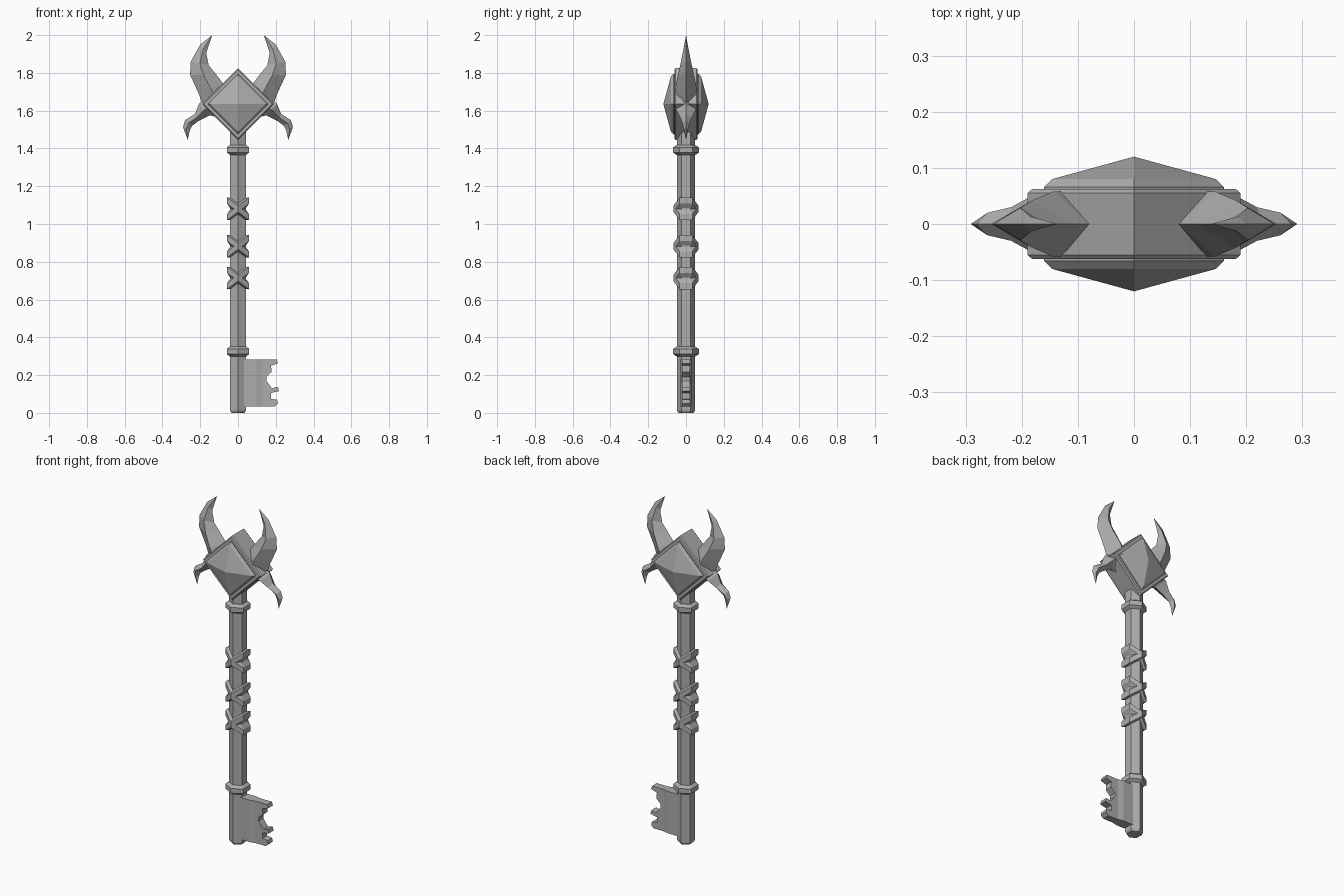
import bpy, bmesh
from math import sin, cos, tau

if "Cube" in bpy.data.objects:
    bpy.data.objects.remove(bpy.data.objects["Cube"])

grey = bpy.data.materials.new("grey metal")
grey.use_nodes = True
grey.diffuse_color = (0.42, 0.42, 0.42, 1)
grey.node_tree.nodes["Principled BSDF"].inputs["Base Color"].default_value = grey.diffuse_color


def finish(name, bm):
    bmesh.ops.recalc_face_normals(bm, faces=bm.faces)
    mesh = bpy.data.meshes.new(name)
    bm.to_mesh(mesh)
    bm.free()
    mesh.materials.append(grey)
    ob = bpy.data.objects.new(name, mesh)
    bpy.context.collection.objects.link(ob)
    return ob


def loft(name, rings):
    """Skin a list of equal-sized point rings and cap both ends."""
    bm = bmesh.new()
    rows = [[bm.verts.new(p) for p in ring] for ring in rings]
    n = len(rows[0])
    for a, b in zip(rows, rows[1:]):
        for i in range(n):
            j = (i + 1) % n
            bm.faces.new((a[i], a[j], b[j], b[i]))
    bm.faces.new(rows[0])
    bm.faces.new(rows[-1])
    bmesh.ops.remove_doubles(bm, verts=bm.verts, dist=0.0002)
    return finish(name, bm)


def hexagon(name, profile, shear=0):
    """Six-sided turned part with corners on the y axis; shear tilts it."""
    return loft(name, [[(r * sin(tau * k / 6), r * cos(tau * k / 6),
                         z + shear * r * sin(tau * k / 6)) for k in range(6)]
                       for r, z in profile])


# Shaft
hexagon("shaft", [(0.04, 0), (0.048, 0.012), (0.048, 1.54)])

# Collars
for name, z in (("lower_collar", 0.325), ("upper_collar", 1.392)):
    hexagon(name, [(0.046, z - 0.028), (0.068, z - 0.014),
                   (0.068, z + 0.014), (0.046, z + 0.028)])

# Crossed bands wrapped round the shaft
for n, z in enumerate((1.08, 0.882, 0.714)):
    for side, s in (("left", 1), ("right", -1)):
        hexagon(f"grip_band_{n + 1}_{side}",
                [(0.044, z - 0.03), (0.067, z - 0.016),
                 (0.067, z + 0.016), (0.044, z + 0.03)], 0.75 * s)


# Head: diamond slab with a pointed gem on both faces
def diamond(r, y, z=1.635):
    return [(0, y, z + r), (r, y, z), (0, y, z - r), (-r, y, z)]


loft("head_slab", [diamond(r, y) for r, y in
                   ((0.182, -0.062), (0.19, -0.055), (0.19, 0.055), (0.182, 0.062))])
for side, s in (("front", -1), ("back", 1)):
    loft(f"{side}_gem", [diamond(r, s * y) for r, y in
                         ((0.16, 0.05), (0.16, 0.066), (0.146, 0.08), (0.00001, 0.12))])

# Horns: (inner x, inner z, outer x, outer z, half thickness)
upper = [(0.02, 1.66, 0.17, 1.58, 0.058), (0.08, 1.745, 0.208, 1.69, 0.058),
         (0.11, 1.785, 0.254, 1.79, 0.042), (0.155, 1.84, 0.25, 1.86, 0.029),
         (0.168, 1.905, 0.2, 1.95, 0.013), (0.137, 2.0, 0.137, 2.0, 0)]
lower = [(0.08, 1.56, 0.14, 1.70, 0.05), (0.15, 1.575, 0.207, 1.635, 0.052),
         (0.21, 1.545, 0.228, 1.583, 0.03), (0.243, 1.52, 0.28, 1.55, 0.02),
         (0.255, 1.495, 0.291, 1.513, 0.012), (0.266, 1.445, 0.266, 1.445, 0)]
for label, path in (("upper_horn", upper), ("lower_horn", lower)):
    for side, s in (("left", 1), ("right", -1)):
        loft(f"{side}_{label}",
             [[(s * ix, 0, iz), (s * (ix + ox) / 2, -t, (iz + oz) / 2),
               (s * ox, 0, oz), (s * (ix + ox) / 2, t, (iz + oz) / 2)]
              for ix, iz, ox, oz, t in path])

# Key bit: toothed plate and a thicker root with a sloped edge
teeth = [(0.03, 0.035), (0.03, 0.282), (0.206, 0.282), (0.212, 0.262), (0.175, 0.25),
         (0.178, 0.217), (0.15, 0.19), (0.15, 0.17), (0.18, 0.13), (0.21, 0.138),
         (0.217, 0.115), (0.175, 0.106), (0.175, 0.074), (0.207, 0.07),
         (0.212, 0.05), (0.196, 0.035)]
loft("key_bit", [[(x, y, z) for x, z in teeth] for y in (-0.022, 0.022)])
root = [(0.02, -0.03), (0.098, -0.03), (0.135, -0.021),
        (0.135, 0.021), (0.098, 0.03), (0.02, 0.03)]
loft("key_bit_root", [[(x, y, z) for x, y in root] for z in (0.035, 0.282)])
